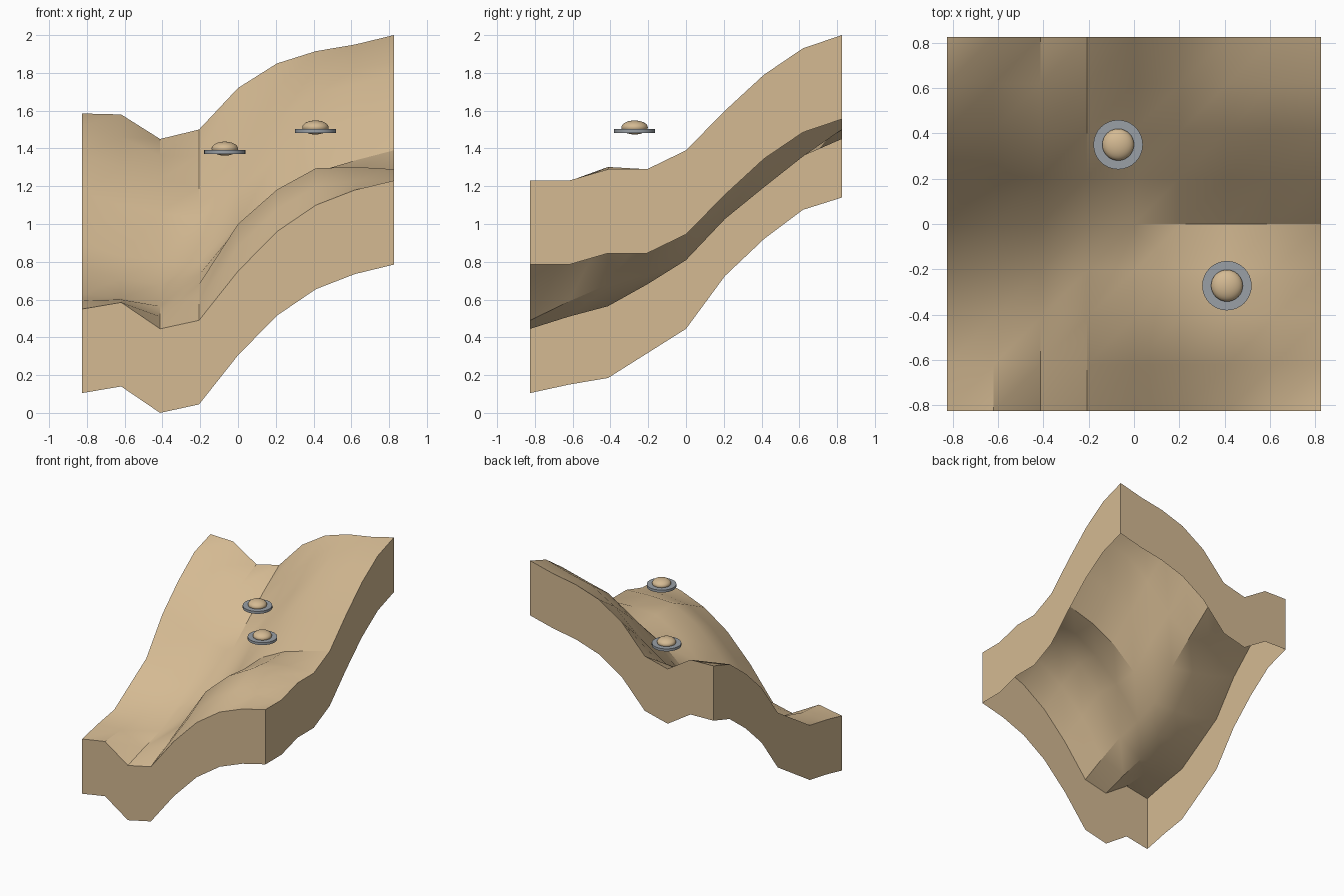
import bpy, bmesh, math

cube = bpy.data.objects.get("Cube")
if cube:
    bpy.data.objects.remove(cube, do_unlink=True)


def material(name, rgb):
    mat = bpy.data.materials.new(name)
    mat.use_nodes = True
    colour = (*rgb, 1.0)
    mat.diffuse_color = colour
    mat.node_tree.nodes["Principled BSDF"].inputs["Base Color"].default_value = colour
    return mat


sand = material("sand tan", (0.66, 0.49, 0.29))
steel = material("steel grey", (0.32, 0.35, 0.38))

HALF = 0.825     # half the width of the ground
CELLS = 8        # cells along each side
SKIRT = 0.445    # depth of the side walls


def make_object(name, bm, mat, angle=30):
    mesh = bpy.data.meshes.new(name)
    bm.to_mesh(mesh)
    bm.free()
    mesh.materials.append(mat)
    obj = bpy.data.objects.new(name, mesh)
    bpy.context.collection.objects.link(obj)
    bpy.ops.object.select_all(action="DESELECT")
    obj.select_set(True)
    bpy.context.view_layer.objects.active = obj
    bpy.ops.object.shade_smooth_by_angle(angle=math.radians(angle))
    return obj


# Height profiles: across the front and back edges, then front to back
front = [.55, .585, .445, .49, .75, .96, 1.10, 1.18, 1.23]
back = [1.585, 1.58, 1.45, 1.50, 1.72, 1.85, 1.915, 1.95, 2.0]
ribs = {
    0: [.55, .595, .63, .76, .89, 1.17, 1.365, 1.52, 1.585],      # right-hand edge
    1: [.585, .60, .61, .71, .83, 1.10, 1.30, 1.46, 1.58],        # bank
    2: [.445, .51, .565, .68, .81, 1.06, 1.24, 1.36, 1.45],       # gully
    4: [.75, .88, 1.0, .98, 1.0, 1.18, 1.33, 1.53, 1.72],         # slope
    6: [1.10, 1.20, 1.295, 1.275, 1.275, 1.47, 1.69, 1.83, 1.915],  # ledge
    8: [1.23, 1.23, 1.29, 1.29, 1.39, 1.60, 1.79, 1.93, 2.0],     # left-hand edge
}


def mix(a, b, t):
    return a + (b - a) * t


def height(i, j):
    """Blend front to back, then correct towards the nearest ribs."""
    v = j / CELLS

    def offset(r):
        return ribs[r][j] - mix(front[r], back[r], v)

    low = max(r for r in ribs if r <= i)
    high = min(r for r in ribs if r >= i)
    return mix(front[i], back[i], v) + mix(offset(low), offset(high), 0.5)


def coord(i):
    return mix(-HALF, HALF, i / CELLS)


# Ground surface, each cell split along the same diagonal
bm = bmesh.new()
grid = [[bm.verts.new((coord(i), coord(j), height(i, j)))
         for j in range(CELLS + 1)] for i in range(CELLS + 1)]
for i in range(CELLS):
    for j in range(CELLS):
        a, b = grid[i][j], grid[i + 1][j]
        c, d = grid[i + 1][j + 1], grid[i][j + 1]
        bm.faces.new((a, b, c))
        bm.faces.new((a, c, d))

# Side walls following the rim, open underneath
n = CELLS
rim = ([grid[i][0] for i in range(n)] + [grid[n][j] for j in range(n)]
       + [grid[i][n] for i in range(n, 0, -1)] + [grid[0][j] for j in range(n, 0, -1)])
low = [bm.verts.new((p.co.x, p.co.y, p.co.z - SKIRT)) for p in rim]
for k in range(len(rim)):
    m = (k + 1) % len(rim)
    bm.faces.new((rim[m], rim[k], low[k], low[m]))
make_object("ground", bm, sand)


# Hovering saucers: a thin round plate with a flattened dome through it
def saucer(name, x, y, z):
    bm = bmesh.new()
    bmesh.ops.create_cone(bm, cap_ends=True, segments=32, radius1=0.109,
                          radius2=0.109, depth=0.02)
    make_object(name + "_plate", bm, steel).location = (x, y, z)
    bm = bmesh.new()
    bmesh.ops.create_uvsphere(bm, u_segments=32, v_segments=16, radius=0.07)
    bmesh.ops.scale(bm, vec=(1, 1, 0.53), verts=bm.verts)
    make_object(name + "_dome", bm, sand, 60).location = (x, y, z + 0.018)


saucer("rear_saucer", -0.07, 0.35, 1.381)
saucer("front_saucer", 0.41, -0.272, 1.493)
